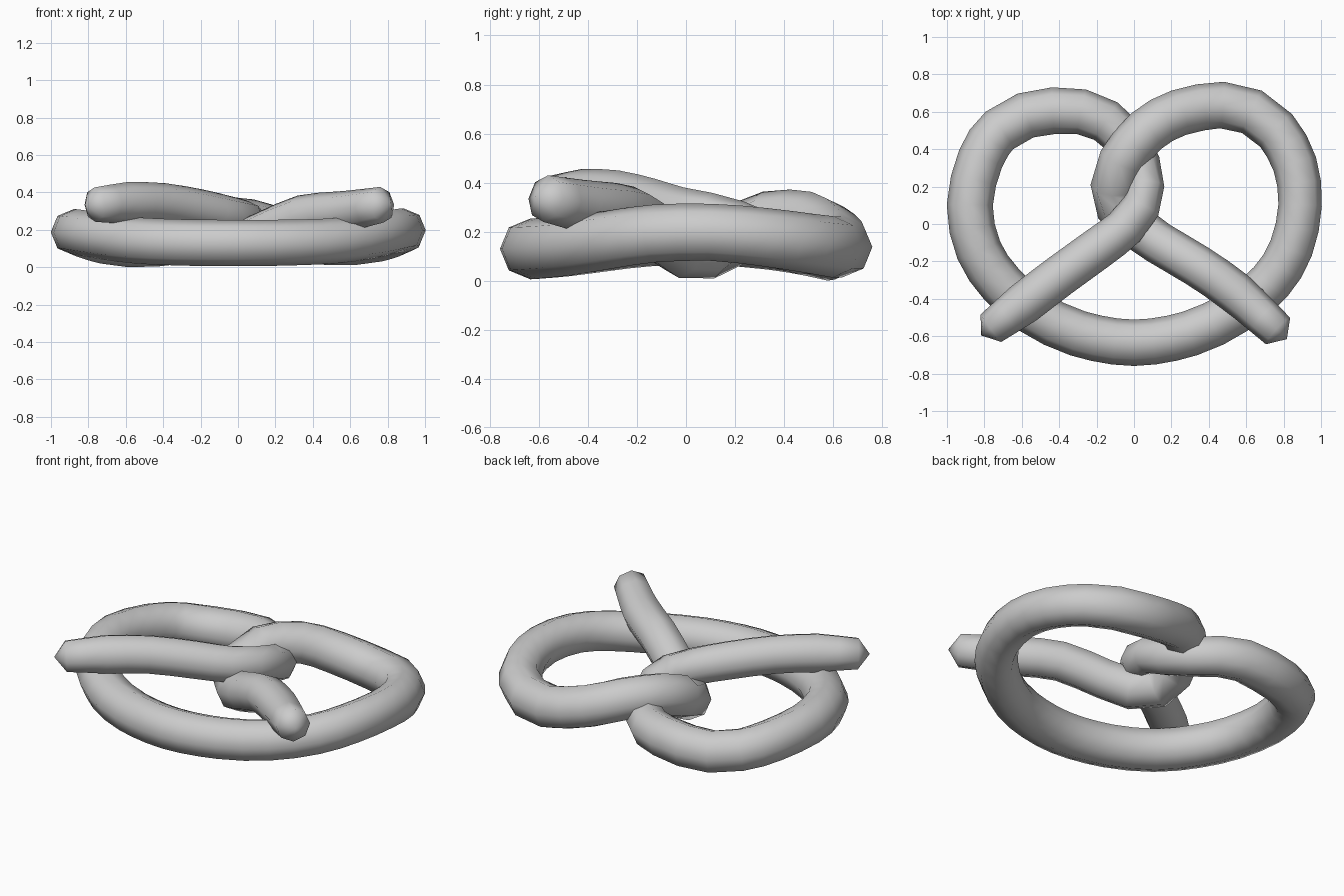
import bpy, bmesh, math
from mathutils import Vector

if "Cube" in bpy.data.objects:
    bpy.data.objects.remove(bpy.data.objects["Cube"])

SIDES = 8

# Centre line of the rope, from left arm tip around the loop to right arm tip
LEFT_ARM = [(-.765, -.557, .342), (-.59, -.425, .35), (-.4, -.28, .345), (-.2, -.135, .312),
            (-.05, -.02, .28), (.035, .09, .262), (.06, .2, .235), (.035, .32, .18),
            (-.04, .45, .15)]
LOOP = [(-.15, .55, .15), (-.28, .6, .15), (-.43, .606, .137), (-.58, .58, .132),
        (-.72, .5, .15), (-.82, .35, .175), (-.878, .1, .195), (-.83, -.14, .19),
        (-.71, -.32, .17), (-.54, -.47, .15), (-.3, -.585, .14), (0, -.635, .137),
        (.3, -.585, .14), (.54, -.47, .15), (.73, -.31, .175), (.84, -.13, .2),
        (.888, .1, .205), (.86, .32, .185), (.76, .5, .16), (.63, .6, .145), (.47, .636, .145)]
RIGHT_ARM = [(.24, .595, .195), (.07, .5, .247), (-.065, .34, .25), (-.11, .2, .195),
             (-.085, .09, .135), (.01, -.015, .135), (.13, -.1, .19), (.34, -.225, .28),
             (.54, -.365, .3), (.77, -.572, .342)]
PATH = [Vector(p) for p in LEFT_ARM + LOOP + RIGHT_ARM]

# Rope thickness at chosen path positions
RADII = [(0, .092), (1, .113), (3, .112), (6, .102), (9, .118), (11, .125), (15, .123), (20, .124),
         (25, .116), (28, .125), (32, .124), (34, .122), (36, .114), (38, .113), (39, .096)]


def radius(t):
    for (a, ra), (b, rb) in zip(RADII, RADII[1:]):
        if t <= b:
            return ra + (rb - ra) * (t - a) / (b - a)
    return RADII[-1][1]


def spline(t):
    last = len(PATH) - 1
    i = min(int(t), last - 1)
    u = t - i
    p1, p2 = PATH[i], PATH[i + 1]
    p0 = PATH[i - 1] if i else 2 * p1 - p2
    p3 = PATH[i + 2] if i + 2 <= last else 2 * p2 - p1
    return 0.5 * (2 * p1 + (p2 - p0) * u + (2 * p0 - 5 * p1 + 4 * p2 - p3) * u * u
                  + (3 * p1 - p0 - 3 * p2 + p3) * u ** 3)


# Sample positions, splitting only the longer spans
samples = []
for i in range(len(PATH) - 1):
    n = max(1, round((PATH[i + 1] - PATH[i]).length / .115))
    samples += [i + k / n for k in range(n)]
samples.append(len(PATH) - 1)
pts = [spline(t) for t in samples]

# Sweep an octagon along the path
bm = bmesh.new()
rings = []
for k, (t, p) in enumerate(zip(samples, pts)):
    tan = (pts[min(k + 1, len(pts) - 1)] - pts[max(k - 1, 0)]).normalized()
    side = tan.cross(Vector((0, 0, 1))).normalized()
    up = side.cross(tan)
    r = radius(t)
    rings.append([bm.verts.new(p + r * (math.cos(a) * side + math.sin(a) * up))
                  for a in (2 * math.pi * j / SIDES for j in range(SIDES))])
for a, b in zip(rings, rings[1:]):
    for j in range(SIDES):
        m = (j + 1) % SIDES
        bm.faces.new((a[j], a[m], b[m], b[j]))

# Blunt pointed tips
for ring, p, q in ((rings[0], pts[0], pts[1]), (rings[-1], pts[-1], pts[-2])):
    tip = bm.verts.new(p + (p - q).normalized() * .065)
    for j in range(SIDES):
        bm.faces.new((ring[j], ring[(j + 1) % SIDES], tip))
bmesh.ops.recalc_face_normals(bm, faces=bm.faces)

# Rest on the ground
low = min(v.co.z for v in bm.verts)
bmesh.ops.translate(bm, verts=bm.verts, vec=(0, 0, -low))

mesh = bpy.data.meshes.new("pretzel_rope")
bm.to_mesh(mesh)
bm.free()
rope = bpy.data.objects.new("pretzel_rope", mesh)
bpy.context.collection.objects.link(rope)
bpy.context.view_layer.objects.active = rope
rope.select_set(True)
bpy.ops.object.shade_smooth_by_angle(angle=math.radians(60))
